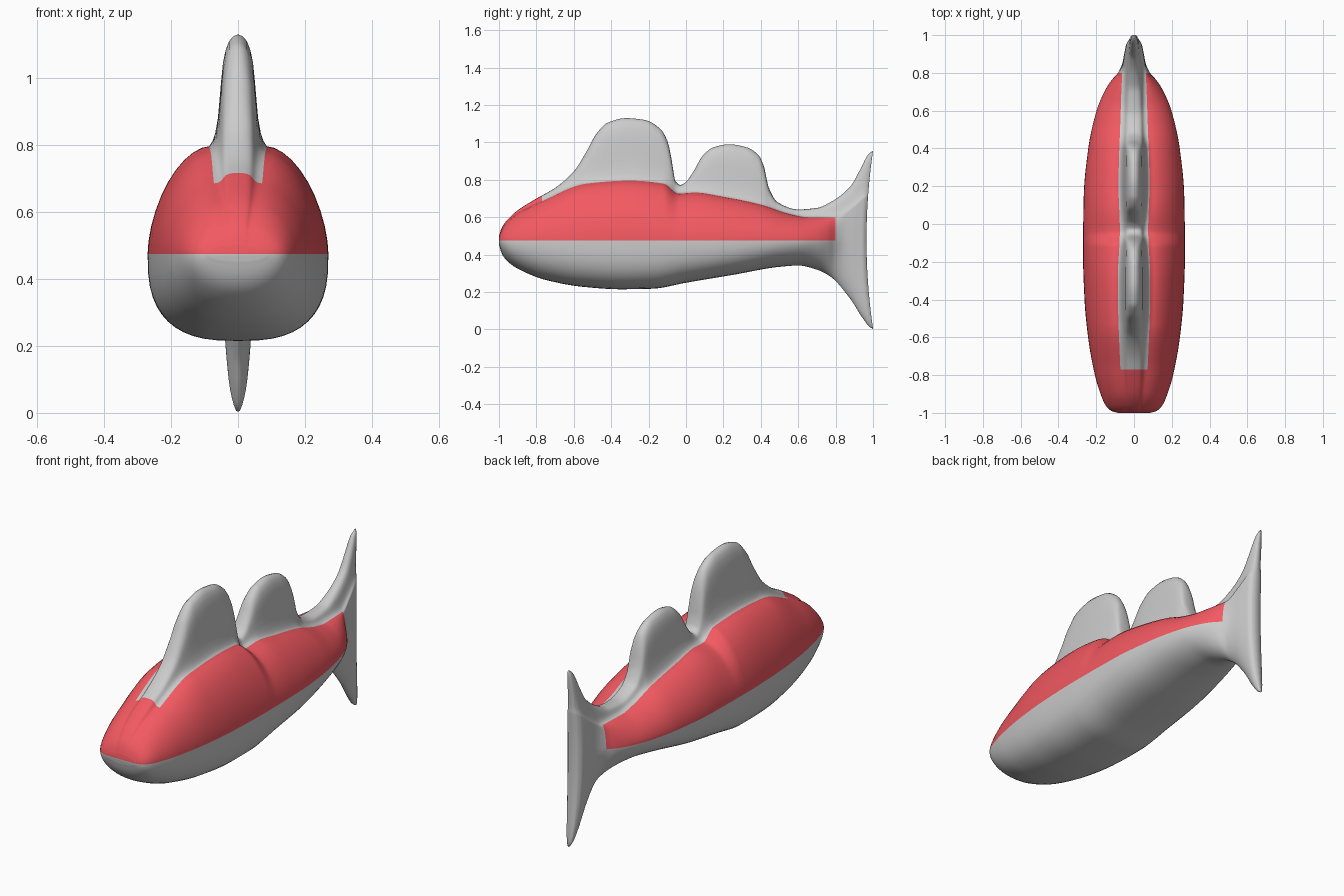
import bpy, bmesh, math

if "Cube" in bpy.data.objects:
    bpy.data.objects.remove(bpy.data.objects["Cube"])

MID = 0.475  # height of the colour line along the flank

# Profiles along the fish: (y, value)
TOP = [(-1, .50), (-.985, .545), (-.95, .592), (-.9, .637), (-.8, .70), (-.7, .757), (-.6, .845),
       (-.53, .955), (-.48, 1.045), (-.42, 1.105), (-.32, 1.13), (-.22, 1.12), (-.14, 1.075),
       (-.1, 1.01), (-.075, .90), (-.06, .80), (-.03, .772), (0, .79), (.04, .845), (.09, .93),
       (.15, .975), (.23, .99), (.32, .975), (.39, .93), (.42, .86), (.44, .765), (.49, .68),
       (.6, .642), (.7, .65), (.78, .685), (.87, .755), (.94, .86), (.98, .94), (1, .955)]
BOTTOM = [(-1, .455), (-.985, .405), (-.95, .36), (-.88, .315), (-.75, .265), (-.55, .228), (-.35, .215),
          (-.18, .218), (0, .25), (.25, .292), (.5, .335), (.6, .342), (.7, .32), (.78, .277),
          (.87, .175), (.95, .06), (.985, .012), (1, .003)]
WIDTH = [(-1, .085), (-.99, .12), (-.96, .15), (-.9, .177), (-.8, .207), (-.6, .243), (-.4, .262),
         (-.15, .27), (.15, .266), (.4, .242), (.6, .198), (.7, .157), (.76, .12), (.8, .085),
         (.85, .062), (.92, .05), (.98, .042), (1, .028)]
SHOULDER = [(-1, .495), (-.985, .537), (-.95, .58), (-.9, .62), (-.77, .685), (-.53, .78), (-.3, .796),
            (-.12, .78), (-.04, .727), (.05, .732), (.2, .71), (.4, .668), (.55, .618), (.65, .60),
            (.8, .60), (.9, .66), (1, .72)]
STRIP = [(-1, .04), (-.9, .06), (-.77, .072), (-.3, .086), (-.03, .075), (.2, .082), (.55, .072),
         (.8, .062), (.88, .052), (.98, .037), (1, .025)]
BELLY_POWER = [(-1, 2.1), (-.7, 2.5), (-.3, 2.8), (.2, 2.6), (.55, 2), (.7, 1.6), (.8, 1.35), (.9, 1.9), (1, 2.5)]
FIN = [(.05, .88), (.12, .79), (.25, .70), (.42, .64), (.6, .58), (.75, .52), (.86, .43),
       (.94, .31), (.985, .16), (1, 0)]


def smooth(points, y):
    """Monotone cubic interpolation."""
    n = len(points)
    d = [(points[i+1][1] - points[i][1]) / (points[i+1][0] - points[i][0]) for i in range(n - 1)]

    def slope(i):
        if i == 0 or i == n - 1:
            return d[0] if i == 0 else d[-1]
        a, b = d[i-1], d[i]
        return 0 if a * b <= 0 else 2 * a * b / (a + b)
    i = max(k for k in range(n - 1) if points[k][0] <= y or k == 0)
    (x0, v0), (x1, v1) = points[i], points[i+1]
    h = x1 - x0
    t = (y - x0) / h
    return (v0 * (1 + 2*t) * (1 - t)**2 + slope(i) * h * t * (1 - t)**2
            + v1 * t*t * (3 - 2*t) + slope(i+1) * h * t*t * (t - 1))


def arc(power, steps):
    """Quarter superellipse from (1, 0) to (0, 1)."""
    return [(math.cos(a) ** (2 / power) if k < steps else 0, math.sin(a) ** (2 / power))
            for k in range(steps + 1) for a in [k / steps * math.pi / 2]]


NB, NF = 12, 10  # steps on the belly and on the flank


def half_section(y):
    top, bot, w = smooth(TOP, y), smooth(BOTTOM, y), smooth(WIDTH, y)
    zs, s = smooth(SHOULDER, y), smooth(STRIP, y)
    belly = [(w * c, MID + (bot - MID) * n) for c, n in reversed(arc(smooth(BELLY_POWER, y), NB))]
    flank = [(s + (w - s) * c, MID + (zs - MID) * n) for c, n in arc(1.75, NF)][1:]
    fin = [(s * f, zs + (top - zs) * t) for t, f in FIN]
    return belly + flank + fin


red = bpy.data.materials.new("red")
red.diffuse_color = (0.9, 0.1, 0.12, 1)
red.use_nodes = True
red.node_tree.nodes["Principled BSDF"].inputs["Base Color"].default_value = red.diffuse_color

# Whole fish lofted along y, fins included
bm = bmesh.new()
stations = [-1, -.998, -.995] + [-.99 + .01 * i for i in range(199)] + [.995, 1]
rings = []
for y in stations:
    half = half_section(min(max(y, -1), 1))
    ring = half + [(-x, z) for x, z in reversed(half[1:-1])]
    k = min(max((y - .88) / .12, 0), 1)
    k = k * k * (3 - 2 * k)  # hollow trailing edge of the tail
    rings.append([bm.verts.new((x, y - .035 * k * max(0, 1 - ((z - .48) / .475) ** 2), z)) for x, z in ring])
N, H = len(rings[0]), len(half_section(0))
for j in range(len(rings) - 1):
    a, b = rings[j], rings[j+1]
    mid_y = (stations[j] + stations[j+1]) / 2
    for i in range(N):
        n = (i + 1) % N
        f = bm.faces.new((a[i], a[n], b[n], b[i]))
        col = i if i < H - 1 else N - 1 - i
        on_flank = NB <= col < NB + NF
        on_nose = col >= NB and mid_y < -.77
        f.material_index = int((on_flank or on_nose) and mid_y < .80)

# Nose and tail end caps, strip by strip across the middle
for ring, is_nose in ((rings[0], True), (rings[-1], False)):
    for i in range(H - 1):
        l0, l1 = ring[-i], ring[-i - 1]
        quad = []
        for v in (ring[i], ring[i+1], l1, l0):
            if v not in quad:
                quad.append(v)
        if i == H - 2:
            quad = [ring[i], ring[i+1], l0]
        f = bm.faces.new(quad)
        f.material_index = int(is_nose and i >= NB)

bmesh.ops.recalc_face_normals(bm, faces=bm.faces)
mesh = bpy.data.meshes.new("fish")
bm.to_mesh(mesh)
bm.free()
mesh.materials.append(None)
mesh.materials.append(red)
fish = bpy.data.objects.new("fish", mesh)
bpy.context.collection.objects.link(fish)
for p in mesh.polygons:
    p.use_smooth = True
